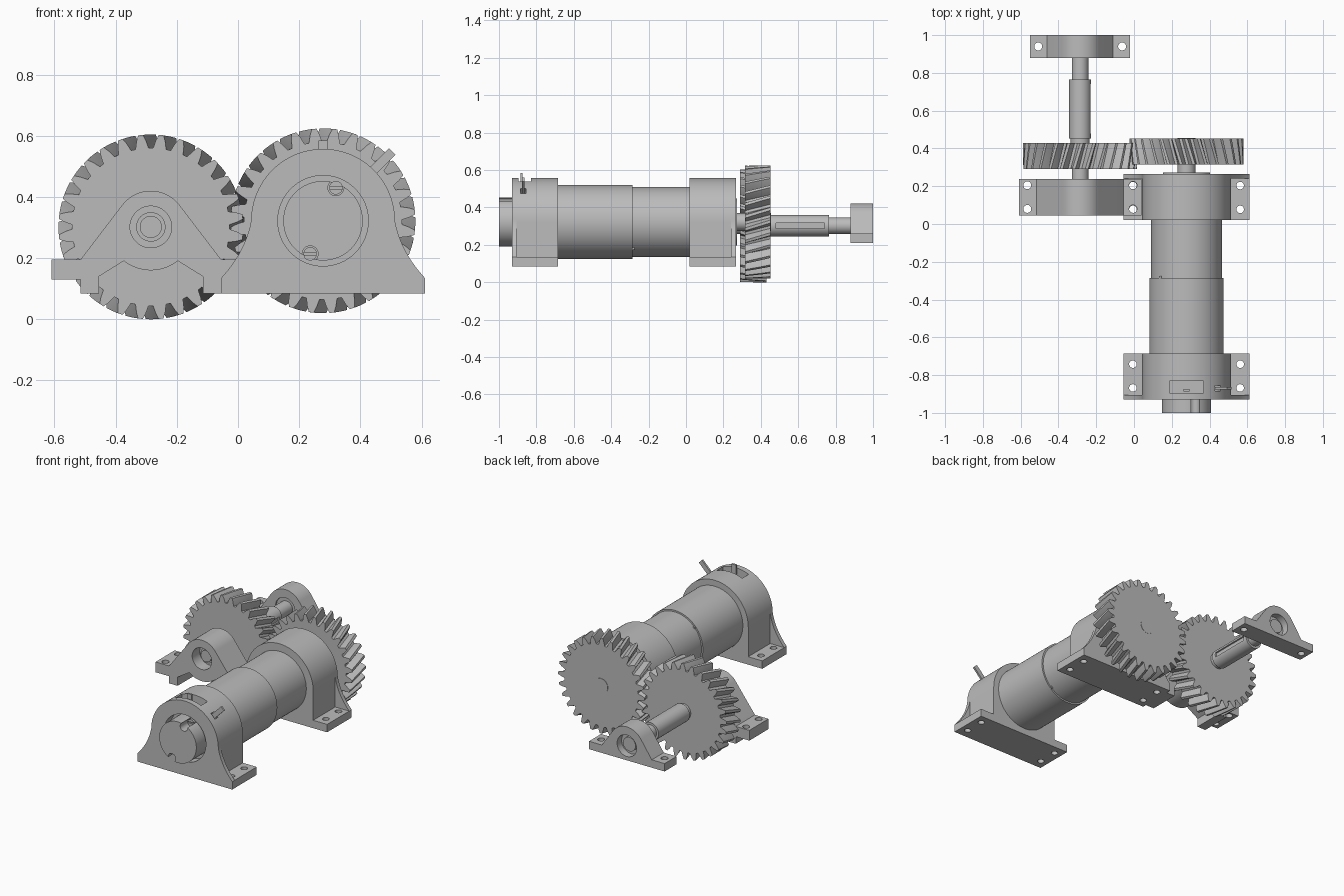
import bpy, bmesh, math
from mathutils import Vector

if "Cube" in bpy.data.objects:
    bpy.data.objects.remove(bpy.data.objects["Cube"])

GREY = (0.5, 0.5, 0.5, 1)
steel = bpy.data.materials.new("plain grey metal")
steel.use_nodes = True
steel.diffuse_color = GREY
steel.node_tree.nodes["Principled BSDF"].inputs["Base Color"].default_value = GREY

MOTOR = (0.278, 0.322)     # motor axis in x, z
SHAFT = (-0.285, 0.302)    # driven shaft axis in x, z


def loft(name, pts, y0, y1, centre=(0, 0), twist=0, steps=1):
    """Extrude an x, z outline along y, optionally twisting about the centre."""
    bm = bmesh.new()
    rings = []
    for i in range(steps + 1):
        t = i / steps
        c, s = math.cos(twist * t), math.sin(twist * t)
        rings.append([bm.verts.new((centre[0] + x * c - z * s, y0 + (y1 - y0) * t,
                                    centre[1] + x * s + z * c)) for x, z in pts])
    for a, b in zip(rings, rings[1:]):
        for j in range(len(pts)):
            k = (j + 1) % len(pts)
            bm.faces.new((a[j], a[k], b[k], b[j]))
    bm.faces.new(rings[0])
    bm.faces.new(rings[-1])
    bmesh.ops.recalc_face_normals(bm, faces=bm.faces)
    me = bpy.data.meshes.new(name)
    bm.to_mesh(me)
    bm.free()
    me.materials.append(steel)
    ob = bpy.data.objects.new(name, me)
    bpy.context.collection.objects.link(ob)
    return ob


def arc(r, a0, a1, n, cx=0, cz=0):
    return [(cx + r * math.cos(a0 + (a1 - a0) * i / n),
             cz + r * math.sin(a0 + (a1 - a0) * i / n)) for i in range(n + 1)]


def cyl(name, axis, r, y0, y1, n=64):
    return loft(name, arc(r, 0, math.tau, n)[:-1], y0, y1, axis)


def box(name, x, y, z):
    return loft(name, [(x[0], z[0]), (x[1], z[0]), (x[1], z[1]), (x[0], z[1])], *y)


def peg(name, x, y, r, z0, z1):
    """Upright round peg, used for bolt holes."""
    ob = cyl(name, (0, 0), r, z0, z1, 24)
    for v in ob.data.vertices:
        v.co = Vector((x + v.co.x, y + v.co.z, v.co.y))
    ob.data.flip_normals()
    return ob


def cut(ob, *cutters):
    """Subtract every cutter from the object and discard the cutters."""
    for c in cutters:
        mod = ob.modifiers.new("cut", 'BOOLEAN')
        mod.operation, mod.solver, mod.object = 'DIFFERENCE', 'EXACT', c
        bpy.context.view_layer.update()
        dg = bpy.context.evaluated_depsgraph_get()
        me = bpy.data.meshes.new_from_object(ob.evaluated_get(dg))
        ob.modifiers.clear()
        ob.data = me
        bpy.data.objects.remove(c)
    return ob


def mirrored(half):
    """Close a half outline that starts low and ends at the top centre."""
    return half + [(-x, z) for x, z in reversed(half) if x > 1e-4]


# Helical gears: one tooth outline repeated round the wheel
TEETH = 28
TOOTH = [(0.258, -0.083), (0.2825, -0.055), (0.302, -0.026)]


def gear(name, axis, y0, y1, phase, twist):
    outline = []
    for i in range(TEETH):
        a = phase + math.tau * i / TEETH
        for r, d in TOOTH + [(r, -d) for r, d in reversed(TOOTH)]:
            outline.append((r * math.cos(a + d), r * math.sin(a + d)))
    return loft(name, outline, y0, y1, axis, twist, 4)


gear("driven_gear", SHAFT, 0.29, 0.43, math.pi / TEETH, -0.14)
gear("drive_gear", MOTOR, 0.315, 0.452, 0.095, 0.14)

# Motor mounts: solid cradle with feet, plus a curved web on the outer face
R = 0.235
cx, cz = MOTOR
base, foot = 0.085 - cz, 0.135 - cz
cradle = [(0.333, base), (0.333, foot), (R, foot)] + arc(R, 0, math.pi / 2, 24)
web = [(0.333, base), (0.333, foot)]
for i in range(1, 9):
    t = i / 9
    p = (Vector((0.333, foot)) * (1 - t) ** 2 + Vector((0.253, -0.1)) * 2 * t * (1 - t)
         + Vector((R, 0)) * t * t)
    web.append(tuple(p))
web += arc(R, 0, math.pi / 2, 24)

for tag, y0, y1, outer in (("front", -0.905, -0.685, -0.93), ("rear", 0.02, 0.241, 0.266)):
    body = loft(tag + "_motor_mount", mirrored(cradle), y0, y1, MOTOR)
    near = y0 if tag == "front" else y1
    plate = loft(tag + "_motor_mount_web", mirrored(web), min(near, outer), max(near, outer), MOTOR)
    cut(plate, cyl("bore", MOTOR, 0.148, min(near, outer) - 0.1, max(near, outer) + 0.1))
    mid = (y0 + y1) / 2 + (-0.01 if tag == "front" else 0.01)
    cut(body, *[peg("hole", cx + sx * 0.284, mid + sy * 0.063, 0.02, 0, 0.2)
                for sx in (-1, 1) for sy in (-1, 1)])
    if tag == "front":
        slanted = loft("slot", [(0.15, -0.02), (0.3, -0.02), (0.3, 0.02), (0.15, 0.02)],
                       -0.885, -0.855, MOTOR)
        for v in slanted.data.vertices:
            dx, dz = v.co.x - cx, v.co.z - cz
            v.co.x, v.co.z = cx + (dx - dz) * 0.7071, cz + (dx + dz) * 0.7071
        cut(body, cyl("recess", MOTOR, 0.148, -1, -0.87),
            box("slot", (0.187, 0.367), (-0.895, -0.83), (0.5, 0.7)), slanted)

# Motor body, flange and output shaft
cyl("motor_body", MOTOR, 0.197, -0.7, -0.285, 96)
cyl("gearbox_body", MOTOR, 0.187, -0.29, 0.03, 96)
cyl("output_flange", MOTOR, 0.125, 0.235, 0.272)
cyl("output_shaft", MOTOR, 0.047, 0.26, 0.454, 48)
for a in (2.4, -0.85):
    cyl("seam_pin", (cx + 0.188 * math.cos(a), cz + 0.188 * math.sin(a)), 0.008, -0.3, -0.276, 12)

# End cap with two round notches, each holding a slotted screw
cap = cyl("motor_end_cap", MOTOR, 0.13, -1, -0.86)
for s in (1, -1):
    at = (cx + s * 0.042, cz + s * 0.108)
    cut(cap, cyl("notch", at, 0.026, -1.1, -0.9, 32))
    screw = cyl("cap_screw", at, 0.022, -0.93, -0.88, 32)
    cut(screw, box("groove", (at[0] - 0.03, at[0] + 0.03), (-0.95, -0.92),
                   (at[1] - 0.004, at[1] + 0.004)))

# Terminal tabs: one upright, one slanted
for tag, a, r0, r1, y in (("upper", math.pi / 2, 0.16, 0.263, -0.88),
                          ("side", math.pi / 4, 0.16, 0.32, -0.87)):
    u, n = Vector((math.cos(a), math.sin(a))), Vector((-math.sin(a), math.cos(a)))
    pts = [tuple(u * r + n * w) for r, w in ((r0, -0.015), (r1, -0.015), (r1, 0.015), (r0, 0.015))]
    loft(tag + "_terminal", pts, y - 0.006, y + 0.006, MOTOR)


# Shaft brackets: feet, sloping shoulders tangent to a round head
def bracket(name, lower, r, y0, y1, holes):
    sx, sz = lower[-1]
    start = math.atan2(sz, sx) + math.acos(r / math.hypot(sx, sz))
    ob = loft(name, mirrored(lower + arc(r, start, math.pi / 2, 16)), y0, y1, SHAFT)
    return cut(ob, cyl("bore", SHAFT, 0.068, y0 - 0.1, y1 + 0.1),
               *[peg("hole", SHAFT[0] + s * hx, hy, 0.021, 0, 0.28)
                 for s in (-1, 1) for hx, hy in holes])


under = arc(0.142, -math.pi / 2, -0.9, 8)
legs = [(0.17, -0.162), (0.17, -0.217), (0.23, -0.217), (0.23, -0.172),
        (0.325, -0.172), (0.325, -0.107), (0.23, -0.107)]
bracket("front_shaft_bracket", under + legs, 0.118, 0.045, 0.237, [(0.28, 0.08), (0.28, 0.205)])
bracket("rear_shaft_bracket", [(0.265, -0.092), (0.265, -0.042), (0.175, -0.042)],
        0.12, 0.88, 1.0, [(0.222, 0.94)])

# Bearings and stepped driven shaft with a keyway
cyl("front_bearing", SHAFT, 0.0685, 0.12, 0.225, 48)
cyl("front_bearing_ring", SHAFT, 0.048, 0.1, 0.13, 48)
cyl("rear_bearing", SHAFT, 0.0685, 0.89, 0.955, 48)
cyl("shaft_tip", SHAFT, 0.036, 0.085, 0.12, 48)
cyl("shaft_journal", SHAFT, 0.044, 0.11, 0.975, 48)
cyl("shaft_collar", SHAFT, 0.05, 0.42, 0.455, 48)
x, z = SHAFT
cut(cyl("shaft_barrel", SHAFT, 0.058, 0.452, 0.765, 64),
    box("keyway", (x + 0.046, x + 0.1), (0.48, 0.74), (z - 0.015, z + 0.015)))

# Smooth round walls, keep edges sharp
bpy.ops.object.select_all(action='DESELECT')
for ob in bpy.context.collection.objects:
    if ob.type == 'MESH' and steel.name in ob.data.materials:
        ob.select_set(True)
        bpy.context.view_layer.objects.active = ob
bpy.ops.object.shade_smooth_by_angle(angle=math.radians(25))
